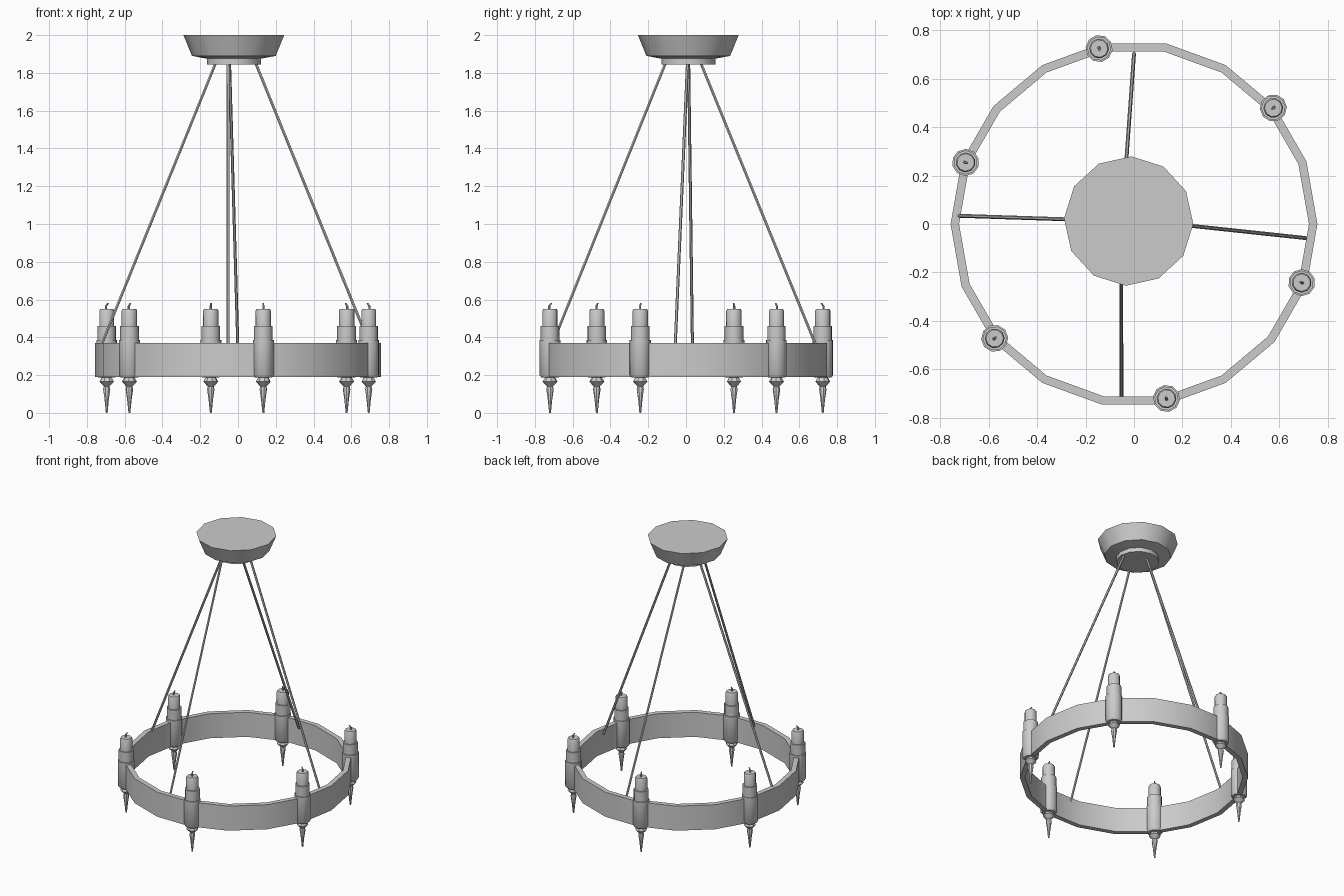
import bpy, bmesh, math
from mathutils import Vector

cube = bpy.data.objects.get("Cube")
if cube:
    bpy.data.objects.remove(cube, do_unlink=True)

GREY = (0.6, 0.6, 0.6, 1)
metal = bpy.data.materials.new("plain grey")
metal.use_nodes = True
metal.diffuse_color = GREY
metal.node_tree.nodes["Principled BSDF"].inputs["Base Color"].default_value = GREY


def finish(name, bm, location=(0, 0, 0), turn=0):
    bmesh.ops.recalc_face_normals(bm, faces=bm.faces)
    mesh = bpy.data.meshes.new(name)
    bm.to_mesh(mesh)
    bm.free()
    mesh.materials.append(metal)
    obj = bpy.data.objects.new(name, mesh)
    obj.location = location
    obj.rotation_euler.z = turn
    bpy.context.collection.objects.link(obj)
    bpy.ops.object.select_all(action='DESELECT')
    obj.select_set(True)
    bpy.context.view_layer.objects.active = obj
    bpy.ops.object.shade_smooth_by_angle(angle=math.radians(37))
    return obj


def lathe(name, profile, sides, location=(0, 0, 0), turn=0, closed=False):
    """Turn a (radius, height) profile around z; open profiles get end caps."""
    bm = bmesh.new()
    rings = []
    for r, z in profile:
        angles = [math.tau * i / sides for i in range(sides)]
        rings.append([bm.verts.new((r * math.cos(a), r * math.sin(a), z)) for a in angles])
    pairs = list(zip(rings, rings[1:]))
    if closed:
        pairs.append((rings[-1], rings[0]))
    else:
        bm.faces.new(rings[0])
        bm.faces.new(rings[-1])
    for low, high in pairs:
        for i in range(sides):
            j = (i + 1) % sides
            bm.faces.new((low[i], low[j], high[j], high[i]))
    return finish(name, bm, location, turn)


def tube(name, points, radii, sides, location=(0, 0, 0), turn=0):
    """Sweep a round section along a few points."""
    bm = bmesh.new()
    pts = [Vector(p) for p in points]
    spin = (pts[-1] - pts[0]).to_track_quat('Z', 'Y')
    rings = []
    for p, r in zip(pts, radii):
        angles = [math.tau * i / sides for i in range(sides)]
        rings.append([bm.verts.new(p + spin @ Vector((r * math.cos(a), r * math.sin(a), 0)))
                      for a in angles])
    for low, high in zip(rings, rings[1:]):
        for i in range(sides):
            j = (i + 1) % sides
            bm.faces.new((low[i], low[j], high[j], high[i]))
    bm.faces.new(rings[0])
    bm.faces.new(rings[-1])
    return finish(name, bm, location, turn)


# Hoop
lathe("hoop", [(0.757, 0.19), (0.757, 0.37), (0.722, 0.37), (0.722, 0.19)], 18, closed=True)

# Ceiling canopy with a stepped underside
lathe("ceiling_canopy",
      [(0.143, 1.845), (0.143, 1.875), (0.222, 1.89), (0.267, 2.0)],
      12, (-0.022, 0.012, 0), math.radians(-2.5))

# Suspension rods
rods = {
    "left": ((0.09, 0.008, 1.86), (0.708, -0.058, 0.335)),
    "right": ((-0.115, 0.014, 1.86), (-0.725, 0.034, 0.355)),
    "back": ((-0.045, 0.075, 1.86), (0.0, 0.703, 0.32)),
    "front": ((-0.053, -0.105, 1.86), (-0.052, -0.715, 0.345)),
}
for side, ends in rods.items():
    tube(side + "_rod", ends, (0.008, 0.008), 6)

# Candle lights spaced around the hoop
spots = [(0.575, 0.479), (-0.144, 0.724), (-0.695, 0.254),
         (-0.575, -0.472), (0.134, -0.72), (0.692, -0.242)]
for n, (x, y) in enumerate(spots, 1):
    place, turn = (x, y, 0), math.atan2(y, x)
    lathe(f"candle_holder_{n}",
          [(0.046, 0.187), (0.056, 0.2), (0.056, 0.385), (0.05, 0.385), (0.05, 0.46)],
          10, place, turn)
    lathe(f"candle_{n}", [(0.041, 0.45), (0.041, 0.54), (0.036, 0.55)], 10, place, turn)
    tube(f"wick_{n}", [(0.004, 0, 0.545), (0.004, 0, 0.565), (-0.008, 0, 0.582)],
         (0.006, 0.006, 0.004), 6, place, turn)
    lathe(f"finial_{n}",
          [(0.005, 0), (0.012, 0.07), (0.02, 0.125), (0.016, 0.14), (0.04, 0.165), (0.026, 0.19)],
          8, place, turn)
